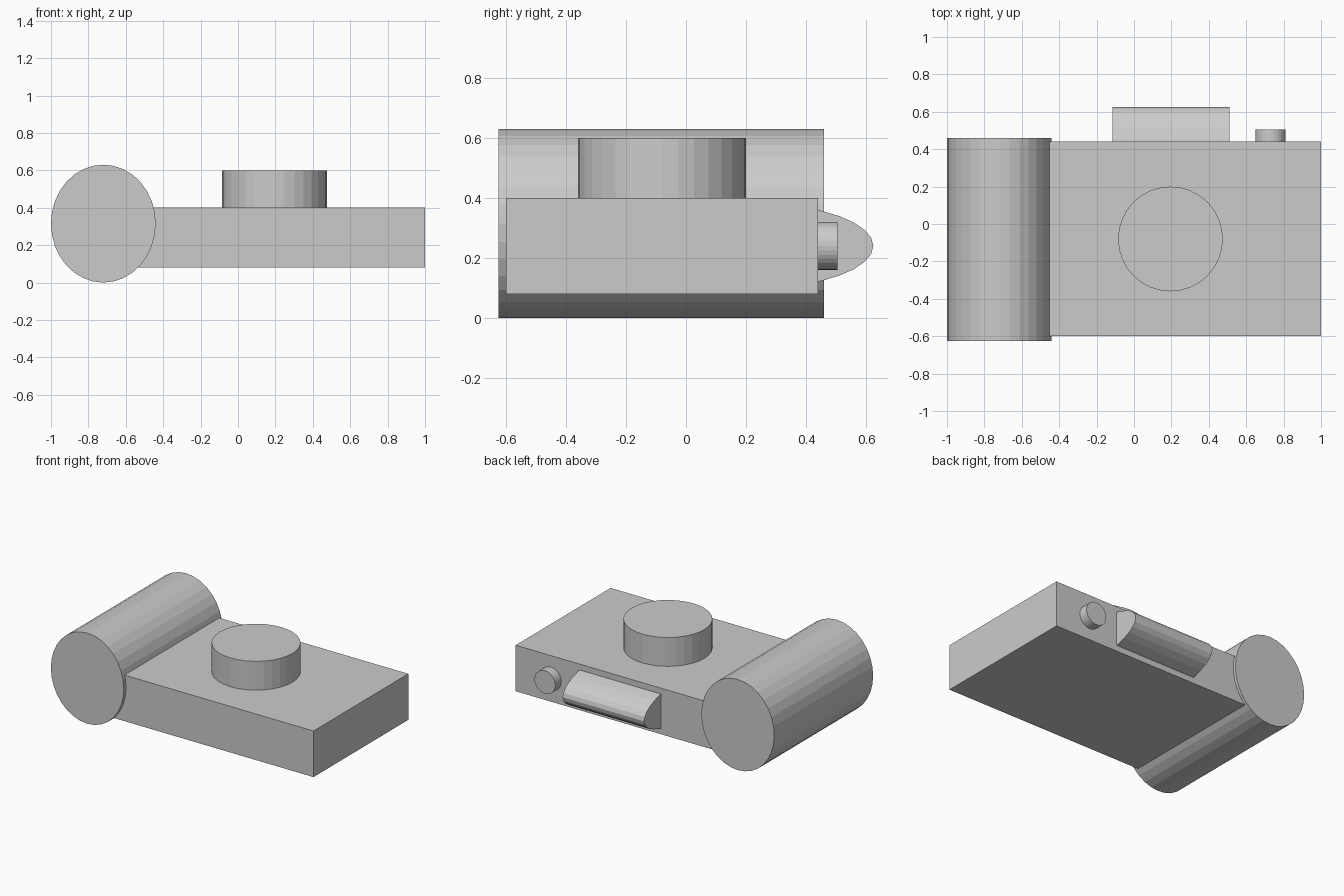
import bpy
from math import radians

if "Cube" in bpy.data.objects:
    bpy.data.objects.remove(bpy.data.objects["Cube"])


def box(name, lo, hi):
    bpy.ops.mesh.primitive_cube_add(size=1)
    o = bpy.context.object
    o.name = name
    o.location = [(a + b) / 2 for a, b in zip(lo, hi)]
    o.scale = [b - a for a, b in zip(lo, hi)]
    return o


def rod(name, center, size, axis):
    """Flat-shaded elliptical cylinder along an axis; size is its x, y, z extent."""
    bpy.ops.mesh.primitive_cylinder_add(vertices=32, radius=0.5, depth=1)
    o = bpy.context.object
    o.name = name
    turn = {"x": (0, radians(90), 0), "y": (radians(90), 0, 0), "z": (0, 0, 0)}[axis]
    o.rotation_euler = turn
    bpy.ops.object.transform_apply(location=False, rotation=True, scale=False)
    o.scale = size
    o.location = center
    return o


# Main slab, reaching into the grip
box("camera_body", (-0.72, -0.60, 0.08), (1.0, 0.44, 0.40))
# Oval grip along the left side
rod("hand_grip", (-0.72, -0.0825, 0.315), (0.56, 1.085, 0.63), "y")
# Lens barrel on the upper face
rod("lens_barrel", (0.195, -0.08, 0.49), (0.56, 0.56, 0.22), "z")
# Rounded flash housing, half sunk in the back edge
rod("flash_housing", (0.1975, 0.24, 0.24), (0.625, 0.77, 0.28), "x")
# Round button beside the housing
rod("shutter_button", (0.73, 0.4625, 0.24), (0.16, 0.085, 0.16), "y")
